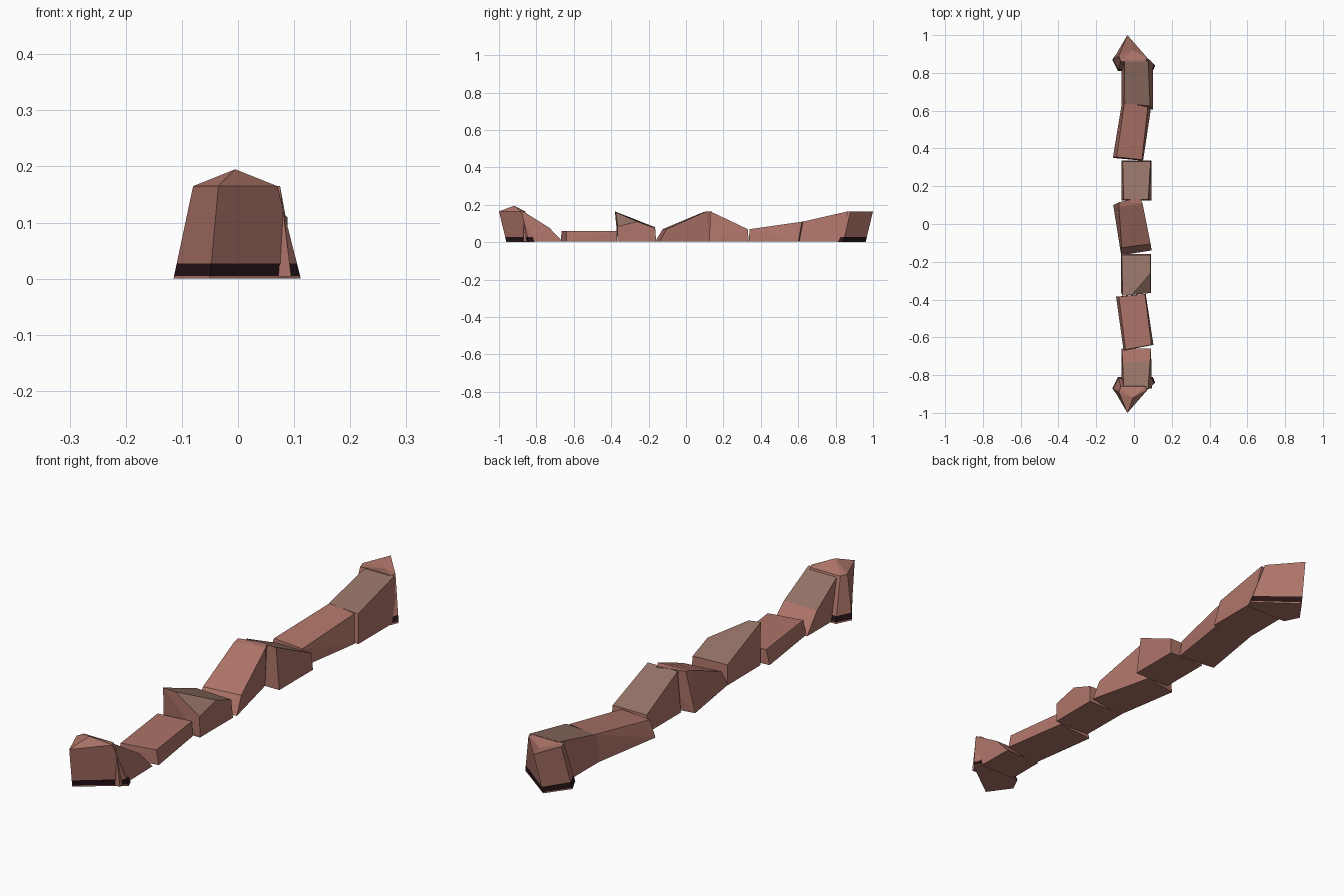
import bpy, bmesh
from mathutils import Vector

if "Cube" in bpy.data.objects:
    bpy.data.objects.remove(bpy.data.objects["Cube"])


def material(name, rgb):
    m = bpy.data.materials.new(name)
    m.diffuse_color = (*rgb, 1)
    m.use_nodes = True
    m.node_tree.nodes["Principled BSDF"].inputs["Base Color"].default_value = m.diffuse_color
    return m


RED = material("red_stone", (0.42, 0.175, 0.14))
GREY = material("grey_brown_stone", (0.29, 0.165, 0.13))
DARK = material("dark_base", (0.02, 0.007, 0.008))


def finish(name, bm, mats):
    bmesh.ops.recalc_face_normals(bm, faces=bm.faces)
    mesh = bpy.data.meshes.new(name)
    bm.to_mesh(mesh)
    bm.free()
    for m in mats:
        mesh.materials.append(m)
    ob = bpy.data.objects.new(name, mesh)
    bpy.context.collection.objects.link(ob)


# Rough-cut stone: hull of a ground outline and its top corners
def stone(name, base, top, grey_top=False):
    bm = bmesh.new()
    for x, y in base:
        bm.verts.new((x, y, 0.003))
    for p in top:
        bm.verts.new(p)
    bmesh.ops.convex_hull(bm, input=bm.verts[:])
    bmesh.ops.recalc_face_normals(bm, faces=bm.faces)
    bm.normal_update()
    for f in bm.faces:
        f.material_index = int(grey_top and f.normal.z > 0.72)
    bmesh.ops.dissolve_limit(bm, angle_limit=0.02, verts=bm.verts[:],
                             edges=bm.edges[:], delimit={'MATERIAL'})
    finish(name, bm, [RED, GREY])


# Five-sided end post leaning outward, with a dark band at the foot
def post(name, side, apex_z):
    foot = [(-.05, -.96), (.112, -.84), (.1, -.81), (-.085, -.81), (-.115, -.87)]
    head = [(-.035, -1.0), (.07, -.88), (.06, -.86), (-.07, -.86), (-.08, -.89)]
    bm = bmesh.new()
    rings = []
    for z in (0, .005, .027, .165):
        t = z / .165
        ring = []
        for a, b in zip(foot, head):
            p = Vector(a).lerp(Vector(b), t)
            ring.append(bm.verts.new((p.x, -side * p.y, z)))
        rings.append(ring)
    for level in range(3):
        lo, hi = rings[level], rings[level + 1]
        for i in range(5):
            j = (i + 1) % 5
            f = bm.faces.new((lo[i], lo[j], hi[j], hi[i]))
            f.material_index = int(level == 1)
    bm.faces.new(rings[0])
    apex = bm.verts.new((-.005, side * .92, apex_z))
    for i in range(5):
        bm.faces.new((rings[3][i], rings[3][(i + 1) % 5], apex))
    finish(name, bm, [RED, DARK])


post("front_post", -1, .195)
post("back_post", 1, .152)

# Stones from front to back
stone("front_sloped_stone",
      [(-.065, -.87), (.095, -.87), (.09, -.66), (-.065, -.66)],
      [(-.055, -.87, .165), (.075, -.87, .165), (.085, -.73, .077), (-.06, -.73, .077)], True)
stone("low_flat_stone",
      [(-.095, -.385), (.062, -.37), (.103, -.64), (-.055, -.67)],
      [(-.08, -.385, .06), (.058, -.37, .06), (.092, -.64, .06), (-.045, -.665, .06)])
stone("chipped_stone",
      [(-.068, -.365), (.09, -.365), (.09, -.16), (-.07, -.16)],
      [(-.06, -.38, .165), (-.01, -.375, .16), (.088, -.26, .11),
       (.088, -.365, .085), (.086, -.165, .075), (-.065, -.165, .08)], True)
stone("middle_stone",
      [(-.068, -.165), (.093, -.14), (.03, .125), (-.11, .1)],
      [(-.065, -.125, .07), (.088, -.105, .07), (.045, .11, .165),
       (.03, .14, .165), (-.08, .115, .165), (-.08, .09, .16)])
stone("back_sloped_stone",
      [(-.065, .125), (.092, .125), (.092, .335), (-.065, .335)],
      [(-.055, .13, .165), (.075, .13, .165), (.088, .33, .07), (-.06, .33, .07)], True)
stone("tilted_stone",
      [(-.065, .635), (.088, .6), (.048, .335), (-.112, .35)],
      [(-.05, .645, .11), (.073, .62, .11), (.042, .34, .07), (-.092, .355, .07)])
stone("tall_stone",
      [(-.065, .605), (.1, .605), (.1, .845), (-.065, .83)],
      [(-.052, .64, .11), (.085, .625, .11), (.075, .865, .165), (-.05, .865, .165)], True)
